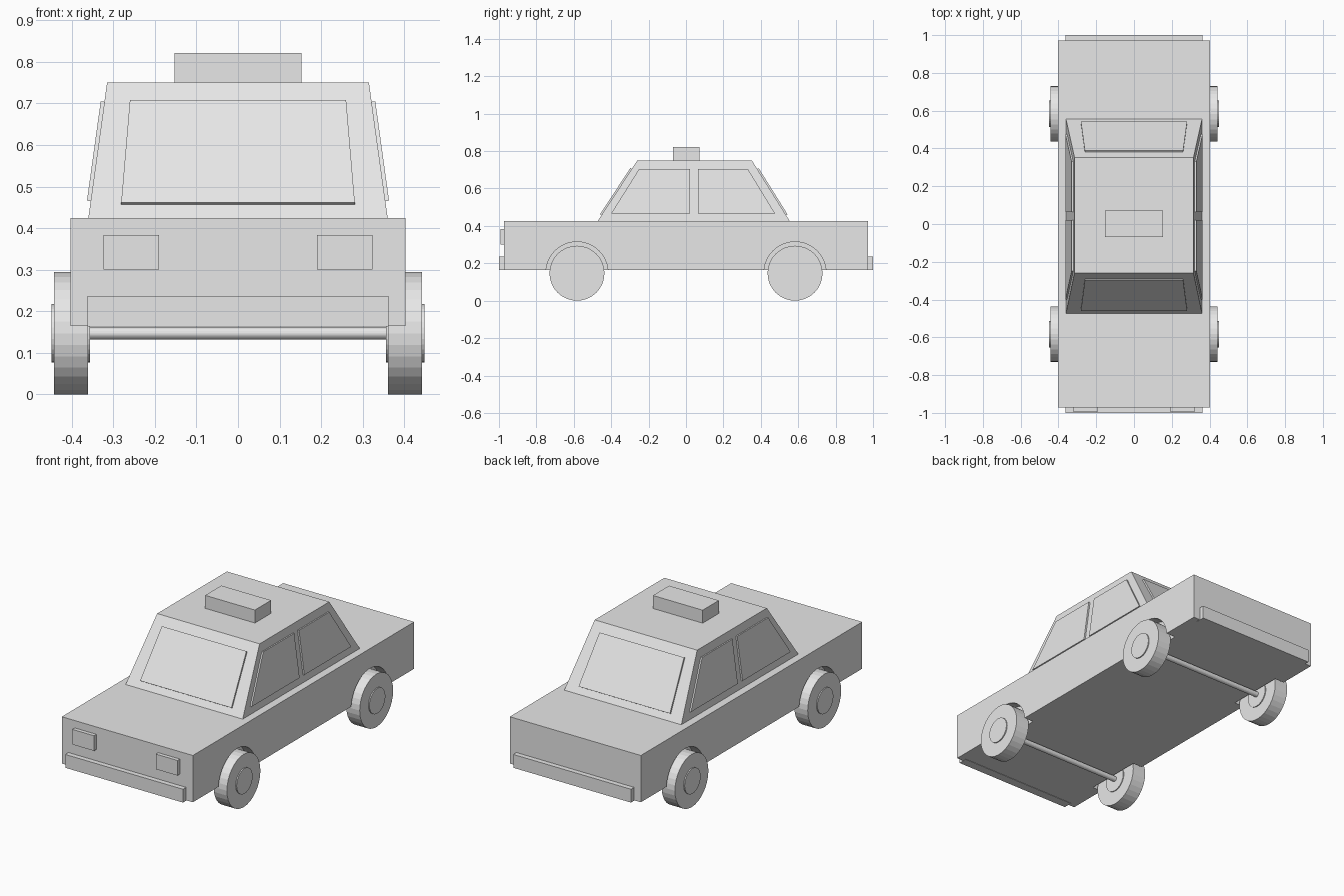
import bpy
from math import pi
from mathutils import Vector

old = bpy.data.objects.get("Cube")
if old:
    bpy.data.objects.remove(old, do_unlink=True)

grey = bpy.data.materials.new("light grey")
grey.use_nodes = True
COLOUR = (0.8, 0.8, 0.8, 1)
grey.diffuse_color = COLOUR
grey.node_tree.nodes["Principled BSDF"].inputs["Base Color"].default_value = COLOUR


def prism(name, lower, upper):
    """Solid between two matching loops of points."""
    n = len(lower)
    faces = [tuple(reversed(range(n))), tuple(range(n, 2 * n))]
    faces += [(i, (i + 1) % n, n + (i + 1) % n, n + i) for i in range(n)]
    mesh = bpy.data.meshes.new(name)
    mesh.from_pydata([tuple(p) for p in list(lower) + list(upper)], [], faces)
    mesh.materials.append(grey)
    obj = bpy.data.objects.new(name, mesh)
    bpy.context.collection.objects.link(obj)
    return obj


def rect(x0, x1, y0, y1, z):
    return [(x0, y0, z), (x1, y0, z), (x1, y1, z), (x0, y1, z)]


def box(name, x0, x1, y0, y1, z0, z1):
    return prism(name, rect(x0, x1, y0, y1, z0), rect(x0, x1, y0, y1, z1))


def cylinder(name, radius, x0, x1, y, z, sides=32):
    bpy.ops.mesh.primitive_cylinder_add(vertices=sides, radius=radius, depth=x1 - x0,
                                        location=((x0 + x1) / 2, y, z),
                                        rotation=(0, pi / 2, 0))
    obj = bpy.context.object
    obj.name = name
    obj.data.materials.append(grey)
    return obj


def plate(name, outline, thickness=0.009):
    """Thin pane raised from a sloping face; outline is counter-clockwise from outside."""
    pts = [Vector(p) for p in outline]
    normal = (pts[1] - pts[0]).cross(pts[2] - pts[0]).normalized()
    return prism(name, [p - normal * 0.002 for p in pts],
                 [p + normal * thickness for p in pts])


# Dimensions shared by several parts
WHEEL_Y, WHEEL_Z, WHEEL_R = 0.583, 0.147, 0.147
BELT, ROOF = 0.425, 0.75
SILL, HEAD = 0.465, 0.704


def slope(z, low, high):
    return low + (high - low) * (z - BELT) / (ROOF - BELT)


# Lower body with four wheel arches
body = box("body", -0.403, 0.403, -0.972, 0.972, 0.165, BELT)
cutters = []
for side in (-1, 1):
    for end in (-1, 1):
        a, b = sorted((side * 0.345, side * 0.5))
        cut = cylinder("arch_cutter", 0.166, a, b, end * WHEEL_Y, 0.149, 48)
        cut.hide_render = True
        cutters.append(cut)
        mod = body.modifiers.new("arch", 'BOOLEAN')
        mod.operation, mod.solver, mod.object = 'DIFFERENCE', 'EXACT', cut
bpy.context.view_layer.update()
cut_mesh = bpy.data.meshes.new_from_object(
    body.evaluated_get(bpy.context.evaluated_depsgraph_get()))
body.modifiers.clear()
body.data = cut_mesh
for cut in cutters:
    bpy.data.objects.remove(cut, do_unlink=True)

# Cabin and roof sign
prism("cabin", rect(-0.36, 0.36, -0.473, 0.555, BELT),
      rect(-0.315, 0.315, -0.26, 0.352, ROOF))
box("roof_sign", -0.153, 0.153, -0.07, 0.072, ROOF, 0.822)

# Windscreen and rear window
for name, end, low, high in (("windscreen", -1, -0.473, -0.26),
                             ("rear_window", 1, 0.555, 0.352)):
    y0, y1 = slope(0.457, low, high), slope(HEAD, low, high)
    w0, w1 = -end * 0.281, -end * 0.26
    plate(name, [(-w0, y0, 0.457), (w0, y0, 0.457), (w1, y1, HEAD), (-w1, y1, HEAD)])

# Side windows: y at sill front, sill rear, head rear, head front
PANES = {"front_window": (-0.4, 0.022, 0.022, -0.25),
         "rear_door_window": (0.064, 0.476, 0.33, 0.064)}
for side, label in ((1, "left"), (-1, "right")):
    x0, x1 = side * slope(SILL, 0.36, 0.315), side * slope(HEAD, 0.36, 0.315)
    for name, (a, b, c, d) in PANES.items():
        pts = [(x0, a, SILL), (x0, b, SILL), (x1, c, HEAD), (x1, d, HEAD)]
        plate(label + "_" + name, pts if side > 0 else pts[::-1])

# Bumpers and headlights
box("front_bumper", -0.362, 0.362, -1, -0.95, 0.163, 0.237)
box("rear_bumper", -0.362, 0.362, 0.95, 1, 0.163, 0.237)
for side, label in ((1, "left"), (-1, "right")):
    a, b = sorted((side * 0.19, side * 0.323))
    box(label + "_headlight", a, b, -0.993, -0.96, 0.3, 0.384)

# Wheels, hubs and axles
for end, place in ((-1, "front"), (1, "rear")):
    y = end * WHEEL_Y
    cylinder(place + "_axle", 0.015, -0.37, 0.37, y, WHEEL_Z, 16)
    for side, label in ((1, "left"), (-1, "right")):
        a, b = sorted((side * 0.361, side * 0.443))
        cylinder(f"{place}_{label}_wheel", WHEEL_R, a, b, y, WHEEL_Z)
        a, b = sorted((side * 0.356, side * 0.449))
        cylinder(f"{place}_{label}_hub", 0.07, a, b, y, WHEEL_Z)
